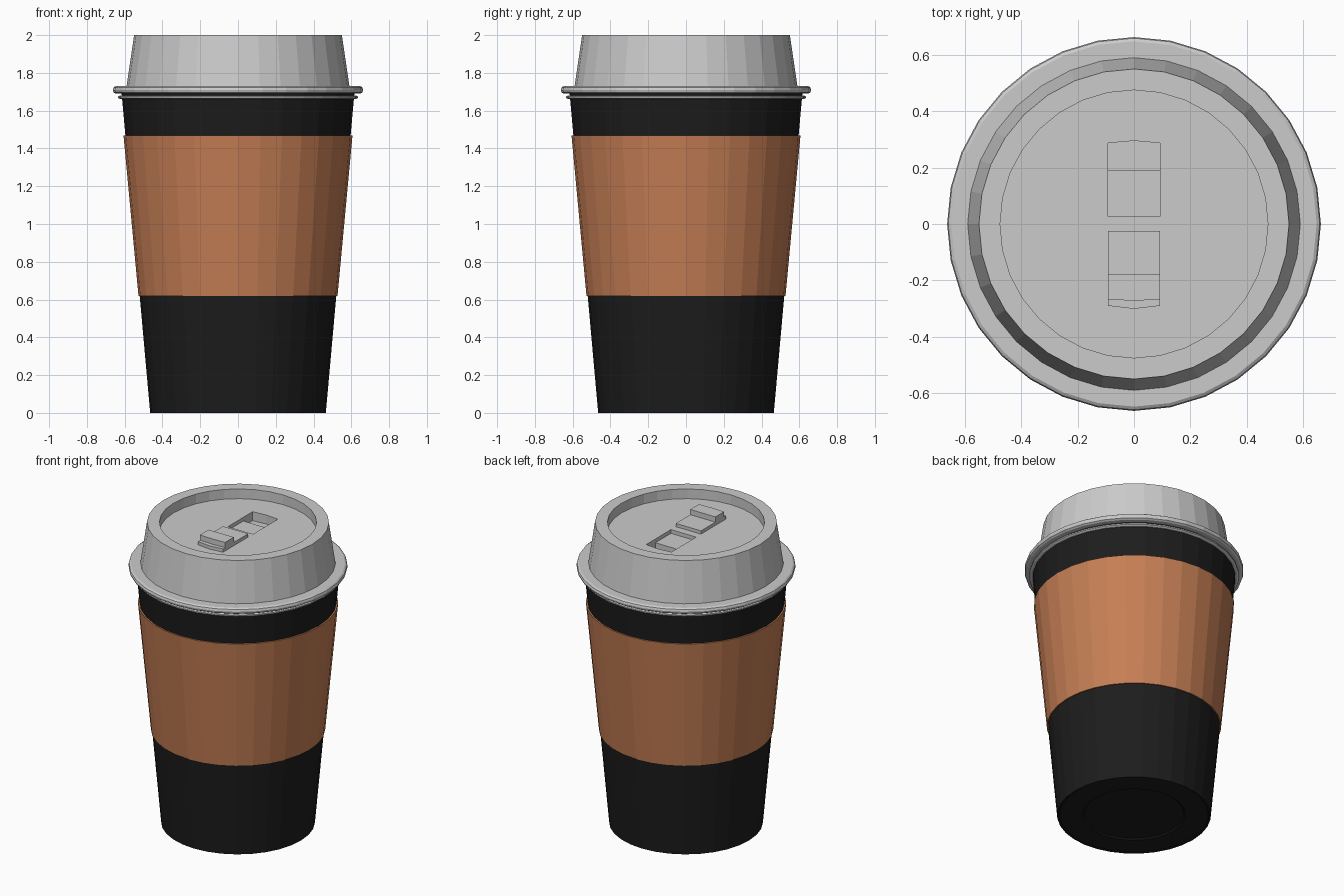
import bpy, bmesh, math

if "Cube" in bpy.data.objects:
    bpy.data.objects.remove(bpy.data.objects["Cube"])

SIDES = 32


def material(name, rgb):
    m = bpy.data.materials.new(name)
    m.diffuse_color = (*rgb, 1)
    m.use_nodes = True
    m.node_tree.nodes["Principled BSDF"].inputs["Base Color"].default_value = m.diffuse_color
    return m


def finish(bm, name, mat=None):
    bmesh.ops.recalc_face_normals(bm, faces=bm.faces[:])
    mesh = bpy.data.meshes.new(name)
    bm.to_mesh(mesh)
    bm.free()
    ob = bpy.data.objects.new(name, mesh)
    bpy.context.collection.objects.link(ob)
    if mat:
        mesh.materials.append(mat)
    return ob


def lathe(name, profile, mat=None, closed=False):
    """Revolve (radius, z) points about z; radius 0 becomes a pole."""
    bm = bmesh.new()
    rings = []
    for r, z in profile:
        if r == 0:
            rings.append([bm.verts.new((0, 0, z))])
        else:
            rings.append([bm.verts.new((r * math.cos(a), r * math.sin(a), z))
                          for a in (math.tau * i / SIDES for i in range(SIDES))])
    pairs = list(zip(rings, rings[1:]))
    if closed:
        pairs.append((rings[-1], rings[0]))
    for a, b in pairs:
        if len(a) == 1 or len(b) == 1:
            bm.faces.new(a if len(b) == 1 else b)   # flat disc
            continue
        for i in range(SIDES):
            j = (i + 1) % SIDES
            bm.faces.new((a[i], a[j], b[j], b[i]))
    loose = [v for v in bm.verts if not v.link_faces]
    bmesh.ops.delete(bm, geom=loose, context='VERTS')
    return finish(bm, name, mat)


def prism(name, y0, y1, bulge, z0, z1, half=0.093):
    """Block along y whose far end (y1) bows out slightly."""
    bm = bmesh.new()
    outline = [(-half, y0), (half, y0), (half, y1), (0, y1 + bulge), (-half, y1)]
    face = bm.faces.new([bm.verts.new((x, y, z0)) for x, y in outline])
    out = bmesh.ops.extrude_face_region(bm, geom=[face])
    for v in out['geom']:
        if isinstance(v, bmesh.types.BMVert):
            v.co.z = z1
    return finish(bm, name)


black = material("black_paper", (0.012, 0.012, 0.012))
brown = material("brown_card", (0.56, 0.21, 0.09))

# Cup body with a shallow recessed base and hollow inside
lathe("cup_body", [(0, 0.012), (0.30, 0.012), (0.31, 0.004), (0.45, 0.004),
                   (0.455, 0), (0.465, 0), (0.616, 1.69), (0.60, 1.69),
                   (0.45, 0.03), (0, 0.03)], black)

# Card sleeve
lathe("cup_sleeve", [(0.527, 0.62), (0.606, 1.468), (0.595, 1.468), (0.516, 0.62)],
      brown, closed=True)

# Lid with raised rim, sunken top and rounded flange
lid = lathe("lid", [(0, 1.935), (0.475, 1.935), (0.475, 2.0), (0.55, 2.0), (0.59, 1.73),
                    (0.648, 1.73), (0.659, 1.723), (0.663, 1.71), (0.659, 1.697),
                    (0.648, 1.69), (0.59, 1.69), (0.57, 1.73), (0.53, 1.86), (0, 1.86)])

# Lower snap ring under the flange
lathe("lid_snap_ring", [(0.60, 1.681), (0.625, 1.681), (0.634, 1.675), (0.634, 1.667),
                        (0.625, 1.661), (0.60, 1.661)], closed=True)

# Drinking slot: shallow part, then a deeper end
for y0, y1, bulge, depth in ((0.026, 0.20, 0, 0.025), (0.19, 0.287, 0.008, 0.06)):
    cutter = prism("slot_cutter", y0, y1, bulge, 1.935 - depth, 1.97)
    cutter.hide_render = True
    mod = lid.modifiers.new("slot", 'BOOLEAN')
    mod.operation = 'DIFFERENCE'
    mod.solver = 'EXACT'
    mod.object = cutter
    bpy.context.view_layer.objects.active = lid
    bpy.ops.object.modifier_apply(modifier=mod.name)
    bpy.data.objects.remove(cutter)

# Folded-back tab with its plug
prism("tab_strap", -0.025, -0.29, -0.011, 1.934, 1.957)
prism("tab_plug", -0.177, -0.268, -0.004, 1.957, 1.992)
